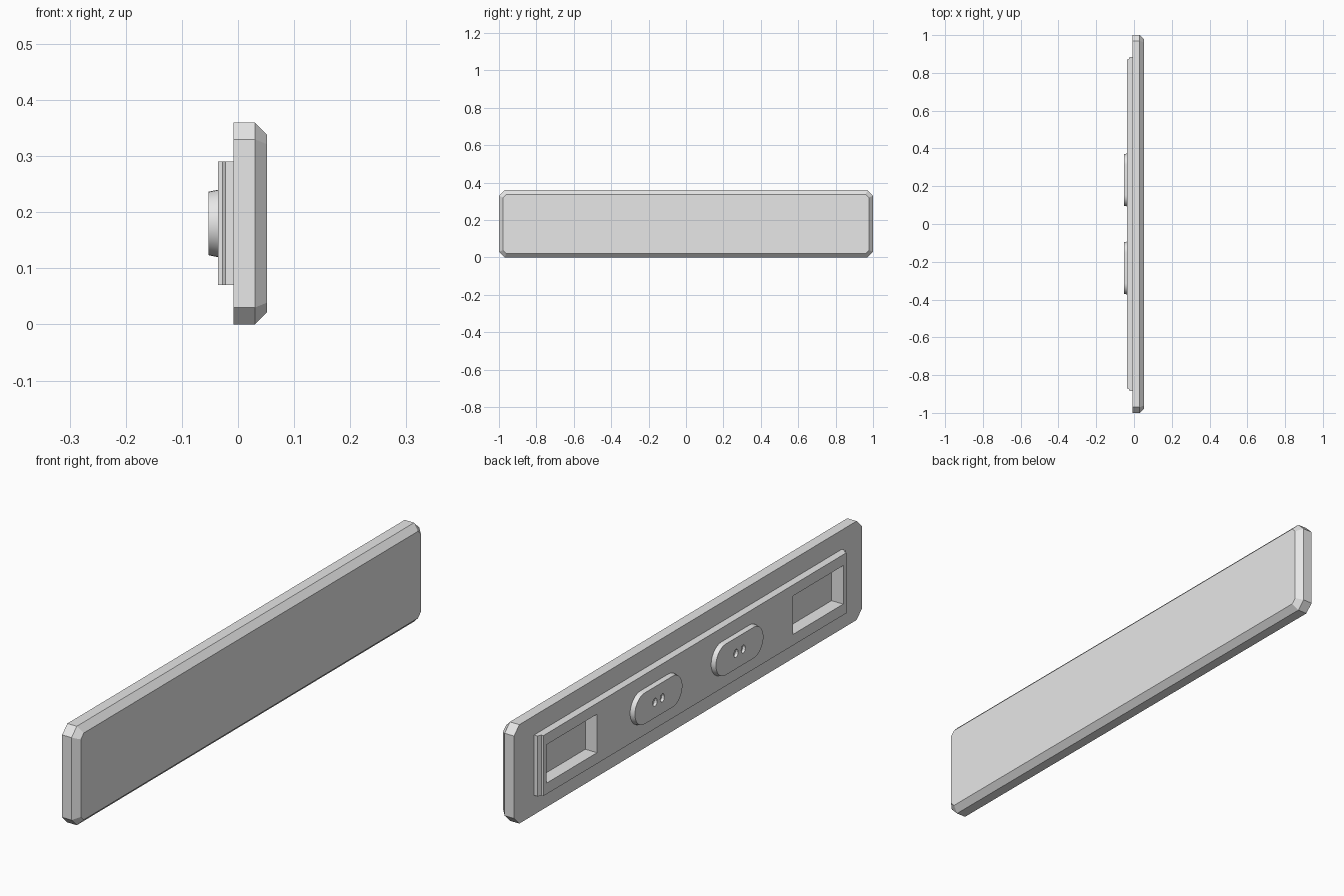
import bpy, bmesh
from math import sin, cos, pi, radians

if "Cube" in bpy.data.objects:
    bpy.data.objects.remove(bpy.data.objects["Cube"], do_unlink=True)

MID_Z = 0.18

grey = bpy.data.materials.new("light_grey")
grey.use_nodes = True
grey.diffuse_color = (0.8, 0.8, 0.8, 1)
grey.node_tree.nodes["Principled BSDF"].inputs["Base Color"].default_value = (0.8, 0.8, 0.8, 1)


def loft(name, layers, smooth=False):
    """Solid through matching outlines; layers are (x, [(y, z), ...])."""
    bm = bmesh.new()
    rings = [[bm.verts.new((x, y, z)) for y, z in pts] for x, pts in layers]
    n = len(rings[0])
    for a, b in zip(rings, rings[1:]):
        for i in range(n):
            j = (i + 1) % n
            bm.faces.new((a[i], a[j], b[j], b[i]))
    bm.faces.new(rings[0])
    bm.faces.new(rings[-1])
    bmesh.ops.recalc_face_normals(bm, faces=bm.faces)
    mesh = bpy.data.meshes.new(name)
    bm.to_mesh(mesh)
    bm.free()
    mesh.materials.append(grey)
    obj = bpy.data.objects.new(name, mesh)
    bpy.context.collection.objects.link(obj)
    if smooth:
        activate(obj)
        bpy.ops.object.shade_smooth_by_angle(angle=radians(30))
    return obj


def activate(obj):
    bpy.ops.object.select_all(action='DESELECT')
    obj.select_set(True)
    bpy.context.view_layer.objects.active = obj


def chamfered(hy, hz, c):
    """Rectangle with cut corners."""
    quarter = [(hy, hz - c), (hy - c, hz)]
    half = quarter + [(-y, z) for y, z in reversed(quarter)]
    return [(y, MID_Z + z) for y, z in half + [(-y, -z) for y, z in half]]


def rectangle(hy, hz, cy=0):
    return [(cy + sy * hy, MID_Z + sz * hz) for sy, sz in ((1, 1), (-1, 1), (-1, -1), (1, -1))]


def stadium(cy, straight, r, steps=16):
    """Slot outline lying along y."""
    pts = []
    for side in (1, -1):
        for i in range(steps + 1):
            a = side * pi / 2 - pi / 2 - pi / 2 + pi * i / steps
            a = -pi / 2 + pi * i / steps + (0 if side == 1 else pi)
            pts.append((cy + side * straight + r * cos(a), MID_Z + r * sin(a)))
    return pts


def oval(cy, ry, rz, n=12):
    return [(cy + ry * cos(2 * pi * i / n), MID_Z + rz * sin(2 * pi * i / n)) for i in range(n)]


def cut(target, cutter):
    mod = target.modifiers.new("cut", 'BOOLEAN')
    mod.operation = 'DIFFERENCE'
    mod.solver = 'EXACT'
    mod.object = cutter
    activate(target)
    bpy.ops.object.modifier_apply(modifier=mod.name)


# Front panel with bevelled face
outline = chamfered(1, 0.18, 0.03)
panel = loft("front_panel", [(-0.008, outline), (0.03, outline),
                             (0.052, chamfered(0.978, 0.158, 0.017))])

# Backing plate with stepped ends
wide, narrow = rectangle(0.885, 0.11), rectangle(0.872, 0.11)
plate = loft("backing_plate", [(-0.008, wide), (-0.022, wide), (-0.028, narrow), (-0.036, narrow)])

for side, label in ((1, "left"), (-1, "right")):
    # Rectangular pocket through the plate into the panel
    pocket = loft("pocket_cutter", [(-0.06, rectangle(0.145, 0.07, side * 0.708)),
                                    (0.011, rectangle(0.145, 0.07, side * 0.708))])
    cut(plate, pocket)
    cut(panel, pocket)
    bpy.data.objects.remove(pocket, do_unlink=True)

    # Tapered oval boss with two small holes
    cy = side * 0.233
    boss = loft(label + "_boss", [(-0.036, stadium(cy, 0.08, 0.06)),
                                  (-0.053, stadium(cy, 0.08, 0.0565))], smooth=True)
    for dy in (-0.021, 0.021):
        hole = loft("hole_cutter", [(-0.07, oval(cy + dy, 0.012, 0.015)),
                                    (-0.042, oval(cy + dy, 0.012, 0.015))])
        cut(boss, hole)
        bpy.data.objects.remove(hole, do_unlink=True)
